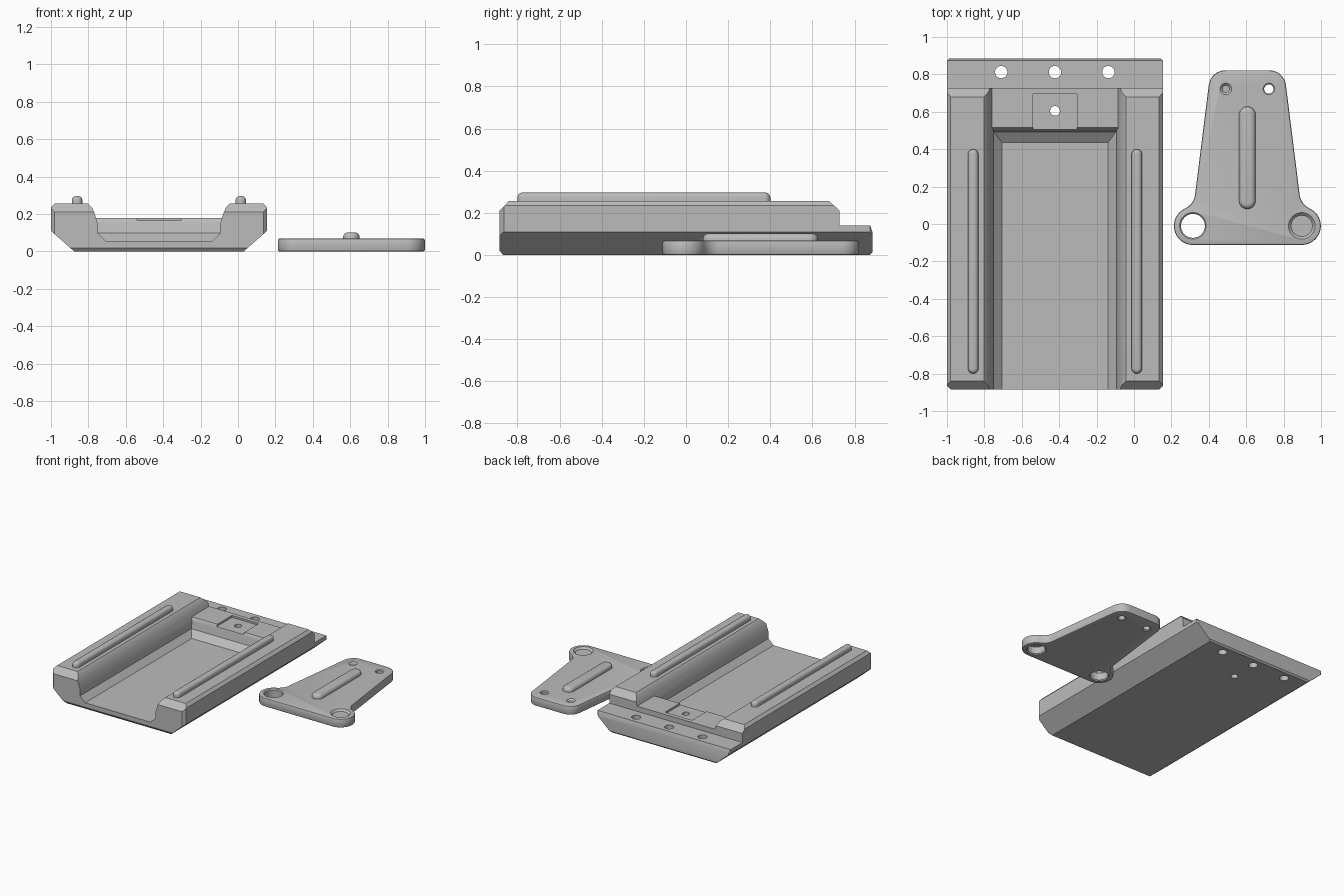
import bpy, bmesh, math
from mathutils import Vector

if "Cube" in bpy.data.objects:
    bpy.data.objects.remove(bpy.data.objects["Cube"])

grey = bpy.data.materials.new("grey plastic")
grey.diffuse_color = (0.5, 0.5, 0.5, 1)
grey.use_nodes = True
grey.node_tree.nodes["Principled BSDF"].inputs["Base Color"].default_value = grey.diffuse_color
TX, PX = -0.4225, 0.606   # centre lines of tray and plate


def prism(name, pts, axis, lo, hi, bevel=0.0, segs=3, both=False):
    """Extrude a 2D outline along an axis, optionally rounding the end rims."""
    place = {'x': lambda a, b, t: (t, a, b),
             'y': lambda a, b, t: (a, t, b),
             'z': lambda a, b, t: (a, b, t)}[axis]
    bm = bmesh.new()
    bot = [bm.verts.new(place(a, b, lo)) for a, b in pts]
    top = [bm.verts.new(place(a, b, hi)) for a, b in pts]
    caps = [bm.faces.new(bot), bm.faces.new(top)]
    n = len(pts)
    for i in range(n):
        j = (i + 1) % n
        bm.faces.new((bot[i], bot[j], top[j], top[i]))
    bmesh.ops.recalc_face_normals(bm, faces=bm.faces)
    if bevel:
        edges = list(caps[1].edges) + (list(caps[0].edges) if both else [])
        bmesh.ops.bevel(bm, geom=edges, offset=bevel, segments=segs,
                        profile=0.5, affect='EDGES')
    me = bpy.data.meshes.new(name)
    bm.to_mesh(me)
    bm.free()
    me.materials.append(grey)
    ob = bpy.data.objects.new(name, me)
    bpy.context.collection.objects.link(ob)
    return ob


def boolean(ob, tool, op='DIFFERENCE'):
    """Apply a boolean and remove the tool."""
    bpy.context.view_layer.objects.active = ob
    m = ob.modifiers.new("cut", 'BOOLEAN')
    m.operation, m.object, m.solver = op, tool, 'EXACT'
    bpy.ops.object.modifier_apply(modifier=m.name)
    bpy.data.objects.remove(tool, do_unlink=True)


def smooth(ob):
    bpy.ops.object.select_all(action='DESELECT')
    ob.select_set(True)
    bpy.context.view_layer.objects.active = ob
    bpy.ops.object.shade_smooth_by_angle(angle=math.radians(30))


def arc(cx, cy, r, a0, a1, n):
    return [(cx + r * math.cos(math.radians(a0 + (a1 - a0) * i / n)),
             cy + r * math.sin(math.radians(a0 + (a1 - a0) * i / n))) for i in range(n + 1)]


def circle(cx, cy, r, n=32):
    return arc(cx, cy, r, 0, 360, n)[:-1]


def stadium(cx, y0, y1, r):
    return arc(cx, y1 - r, r, 0, 180, 12) + arc(cx, y0 + r, r, 180, 360, 12)


def fillet(p, a, b, d, n=8):
    """Circular fillet at corner p between directions to a and b, tangent length d."""
    p, a, b = Vector(p), Vector(a), Vector(b)
    u, v = (a - p).normalized(), (b - p).normalized()
    half = u.angle(v) / 2
    c = p + (u + v).normalized() * d / math.cos(half)
    s, e = p + u * d - c, p + v * d - c
    w = s.angle(e)
    return [tuple(c + (s * math.sin(w * (1 - i / n)) + e * math.sin(w * i / n)) / math.sin(w))
            for i in range(n + 1)]


def mirrored(half, cx):
    """Complete a half outline across the line x = cx."""
    return [(cx + x, y) for x, y in half] + [(cx - x, y) for x, y in reversed(half)]


# tray body: intersection of end, side and plan outlines
tray = prism("tray", mirrored([(0.4525, 0), (0.5775, 0.11), (0.5775, 0.235),
                               (0.5575, 0.257)], TX), 'y', -1, 1)
side = [(-0.868, 0), (-0.885, 0.02), (-0.885, 0.21), (-0.84, 0.257), (0.68, 0.257),
        (0.728, 0.21), (0.728, 0.14), (0.875, 0.14), (0.885, 0.11), (0.885, 0.012), (0.873, 0)]
boolean(tray, prism("side_tool", side, 'x', -1.2, 0.4), 'INTERSECT')
plan = mirrored([(0.5575, -0.885), (0.5775, -0.865), (0.5775, 0.873), (0.5655, 0.885)], TX)
boolean(tray, prism("plan_tool", plan, 'z', -0.1, 0.4), 'INTERSECT')

# channel, stopped at the back by a sloped shelf
channel = prism("channel_tool", mirrored([(0.283, 0.055), (0.326, 0.098), (0.328, 0.15),
                                          (0.345, 0.205), (0.358, 0.235), (0.38, 0.2571),
                                          (0.38, 0.35)], TX), 'y', -1.1, 1.1)
shelf = [(-1, 0.05), (0.435, 0.055), (0.492, 0.098), (0.505, 0.165), (0.515, 0.18),
         (1, 0.18), (1, 0.3), (-1, 0.3)]
boolean(channel, prism("shelf_tool", [(-1, 0.055)] + shelf[1:], 'x', -1.2, 0.4), 'INTERSECT')
boolean(tray, channel)

# square recess in the shelf, and the through holes
boolean(tray, prism("recess_tool", mirrored([(0.117, 0.48), (0.117, 0.695)], TX), 'z', 0.165, 0.3))
for x, y, r in [(-0.71, 0.812, 0.033), (TX, 0.812, 0.033), (-0.137, 0.812, 0.033),
                (TX, 0.605, 0.026)]:
    boolean(tray, prism("hole_tool", circle(x, y, r), 'z', -0.1, 0.4))
smooth(tray)

# rounded ribs on the two rails
for s, name in ((-1, "left_rail_rib"), (1, "right_rail_rib")):
    smooth(prism(name, stadium(TX + s * 0.4375, -0.80, 0.40, 0.028), 'z', 0.25, 0.296, 0.022, 4))

# bracket plate: two round ears, tapered flanks, rounded top corners
ear_x, ear_y, ear_r = 0.291, -0.01, 0.102
ear = arc(ear_x, ear_y, ear_r, -90, 65, 16)
ex, ey = ear[-1]
t = math.radians(155)
dx, dy = math.cos(t), math.sin(t)
slope = -0.125                                   # flank x change per unit y
x_at = lambda y: 0.276 + slope * (y - 0.185)
k = (x_at(ey) - ex) / (dx - slope * dy)
waist = (ex + k * dx, ey + k * dy)
top = (x_at(0.822), 0.822)
half = ear[:-1] + fillet(waist, (ex, ey), top, k * 0.98) + fillet(top, waist, (0, 0.822), 0.08)
plate = prism("bracket_plate", mirrored(half, PX), 'z', 0, 0.069, 0.009, 2, True)


def cone_hole(ob, x, y, r, c, h):
    """Through hole with a small chamfer at both faces."""
    boolean(ob, prism("hole_tool", circle(x, y, r), 'z', -0.1, 0.3))
    for z, sgn in ((0, 1), (h, -1)):
        bm = bmesh.new()
        bmesh.ops.create_cone(bm, cap_ends=True, segments=32, depth=4 * c,
                              radius1=r + (3 * c if sgn > 0 else -c),
                              radius2=r + (-c if sgn > 0 else 3 * c))
        bmesh.ops.translate(bm, verts=bm.verts, vec=(x, y, z))
        me = bpy.data.meshes.new("chamfer_tool")
        bm.to_mesh(me)
        bm.free()
        me.materials.append(grey)
        tool = bpy.data.objects.new("chamfer_tool", me)
        bpy.context.collection.objects.link(tool)
        boolean(ob, tool)


for s in (-1, 1):
    cone_hole(plate, PX + s * ear_x, ear_y, 0.064, 0.007, 0.069)
    cone_hole(plate, PX + s * 0.115, 0.722, 0.025, 0.006, 0.069)
smooth(plate)

# raised rib on the plate
smooth(prism("plate_rib", stadium(PX, 0.08, 0.628, 0.044), 'z', 0.06, 0.102, 0.026, 4))
